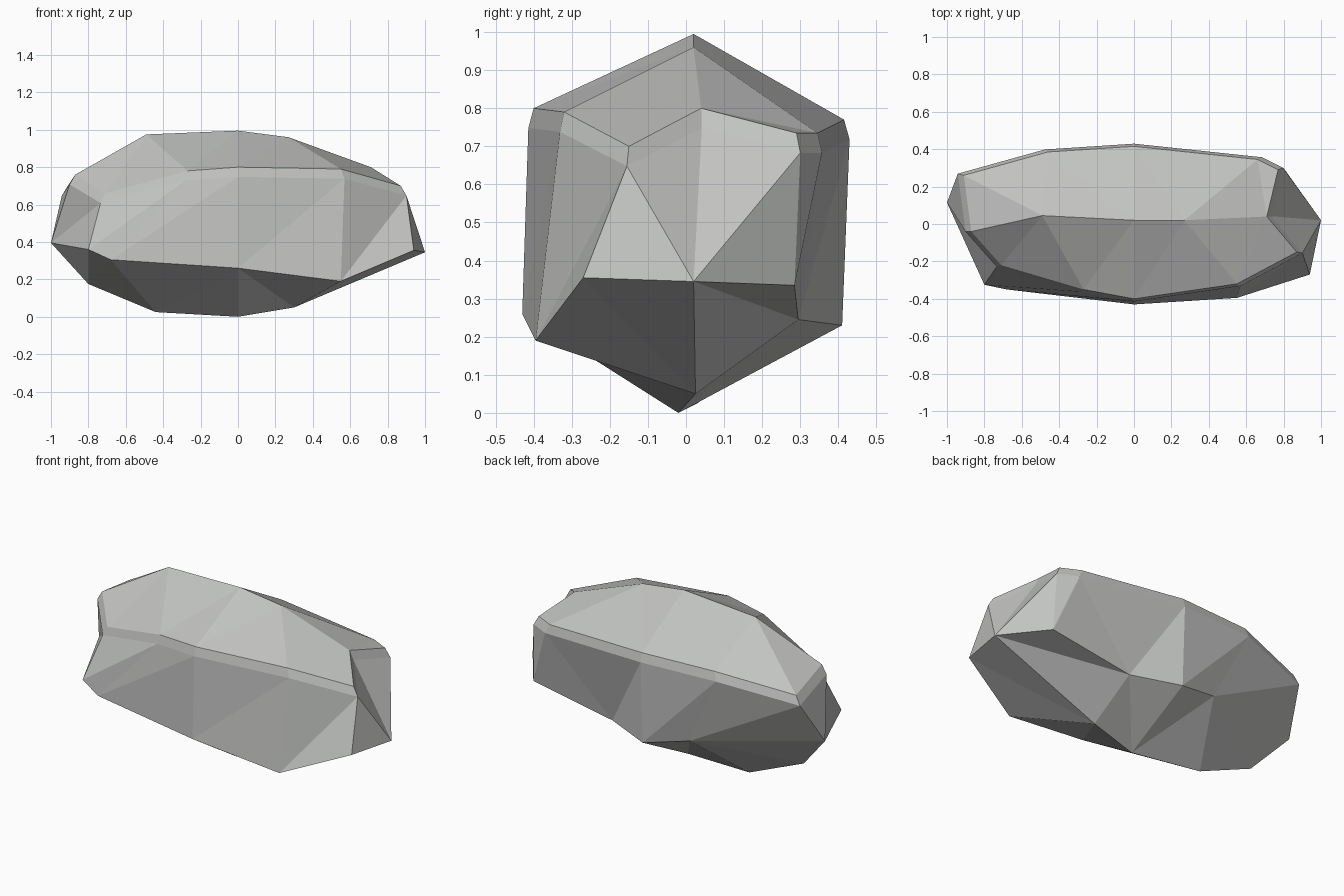
import bpy, bmesh

if "Cube" in bpy.data.objects:
    bpy.data.objects.remove(bpy.data.objects["Cube"])

# Contour lines of the boulder, each running from the left end round the front
rim = [(-.87, -.04, .76), (-.71, -.22, .66), (-.27, -.35, .78), (0, -.40, .80),
       (.55, -.32, .79), (.87, -.15, .70), (.71, .04, .80), (.77, .29, .735),
       (.66, .345, .735), (0, .415, .77), (-.46, .385, .77), (-.91, .26, .70)]
crest = [(-.49, .045, .975), (0, .02, .995), (.27, .02, .96)]
belt = [(-1, .115, .395), (-.80, -.325, .36), (-.68, -.35, .305), (0, -.43, .26),
        (.55, -.395, .19), (.94, -.27, .355), (1, .02, .345), (.81, .285, .335),
        (.28, .295, .245), (0, .41, .23), (-.27, .35, .29)]
keel = [(-.80, .03, .175), (-.44, .03, .025), (0, -.02, 0), (.30, .025, .05)]

bm = bmesh.new()


def verts(points):
    return [bm.verts.new(p) for p in points]


def zip_strip(a, b, moves=None):
    """Triangulate between two chains, by given moves or by shortest diagonal."""
    i = j = n = 0
    while i < len(a) - 1 or j < len(b) - 1:
        if moves:
            step_a = moves[n] == "a"
        elif i == len(a) - 1 or j == len(b) - 1:
            step_a = j == len(b) - 1
        else:
            step_a = (a[i + 1].co - b[j].co).length < (a[i].co - b[j + 1].co).length
        tri = [a[i], b[j], a[i + 1] if step_a else b[j + 1]]
        if len(set(tri)) == 3:
            bm.faces.new(tri)
        i, j, n = i + step_a, j + (not step_a), n + 1


R, C, L, K = verts(rim), verts(crest), verts(belt), verts(keel)
B = verts([(x * 1.035, y * 1.035, z - .052) for x, y, z in rim])

# Top: front and back slopes meeting at the crest
ridge = [R[0]] + C + [R[6]]
zip_strip(R[:7], ridge)
zip_strip([R[0]] + R[:5:-1], ridge)

# Chamfered rim
for i in range(12):
    k = (i + 1) % 12
    bm.faces.new((R[i], R[k], B[k], B[i]))

# Side facets
zip_strip(B + B[:1], L + L[:1], "abababababbaabababababa")

# Underside, with the notch at the back right
zip_strip(L[:7], K)
zip_strip([L[6]] + L[8:] + [L[0]], K[::-1])
bm.faces.new(L[6:9])

bmesh.ops.recalc_face_normals(bm, faces=bm.faces[:])
mesh = bpy.data.meshes.new("boulder")
bm.to_mesh(mesh)
bm.free()

stone = bpy.data.materials.new("grey stone")
stone.diffuse_color = (.54, .55, .535, 1)
stone.use_nodes = True
stone.node_tree.nodes["Principled BSDF"].inputs["Base Color"].default_value = stone.diffuse_color
mesh.materials.append(stone)
bpy.context.collection.objects.link(bpy.data.objects.new("boulder", mesh))
